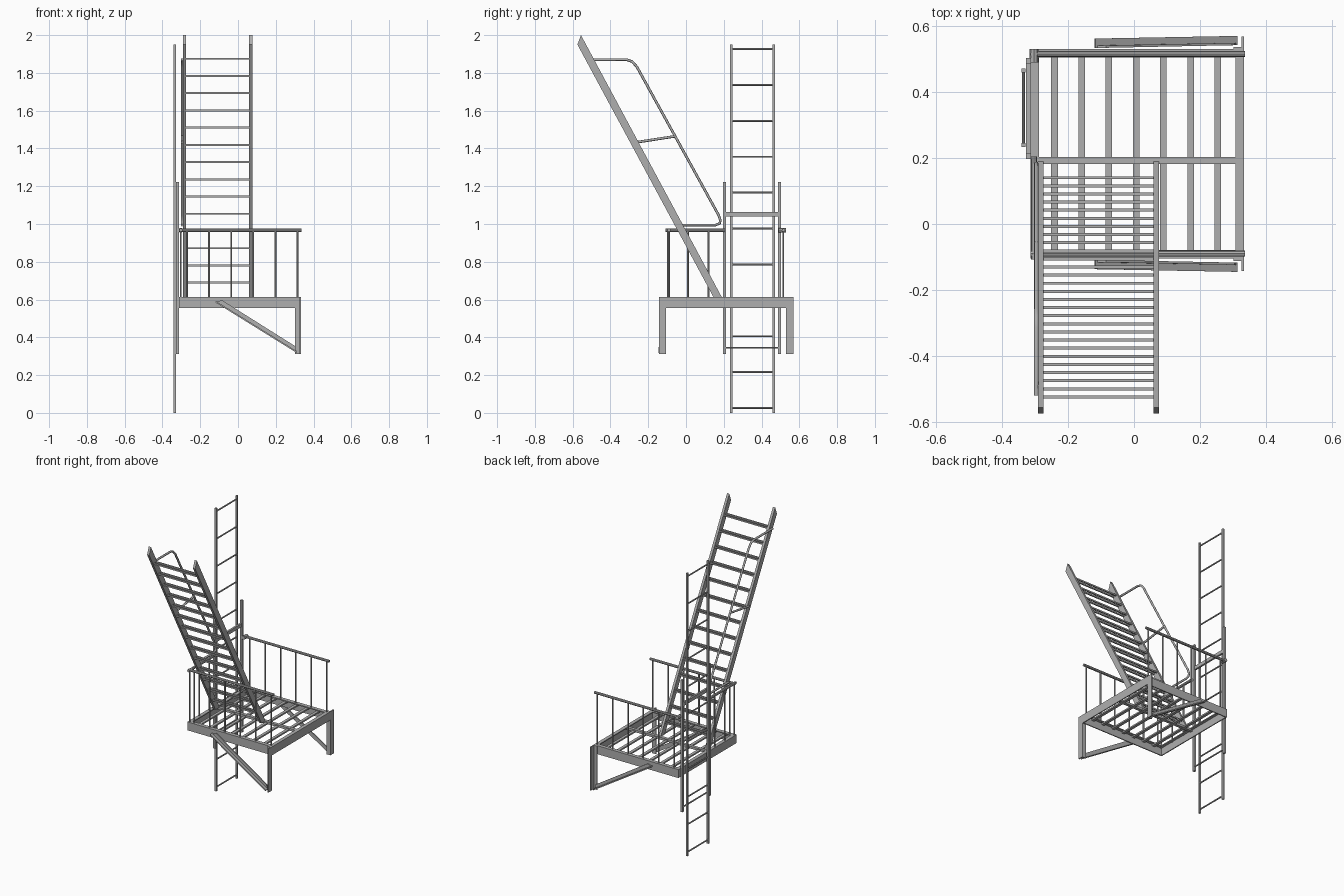
import bpy, bmesh
from math import pi
from mathutils import Vector

if "Cube" in bpy.data.objects:
    bpy.data.objects.remove(bpy.data.objects["Cube"], do_unlink=True)

steel = bpy.data.materials.new("grey_steel")
steel.use_nodes = True
GREY = (0.43, 0.43, 0.43, 1)
steel.diffuse_color = GREY
steel.node_tree.nodes["Principled BSDF"].inputs["Base Color"].default_value = GREY


def finish(name, bm, smooth=False):
    bmesh.ops.recalc_face_normals(bm, faces=bm.faces)
    mesh = bpy.data.meshes.new(name)
    bm.to_mesh(mesh)
    bm.free()
    mesh.materials.append(steel)
    obj = bpy.data.objects.new(name, mesh)
    bpy.context.collection.objects.link(obj)
    if smooth:
        bpy.ops.object.select_all(action="DESELECT")
        obj.select_set(True)
        bpy.context.view_layer.objects.active = obj
        bpy.ops.object.shade_smooth_by_angle()
    return obj


def box(bm, lo, hi):
    lo, hi = Vector(lo), Vector(hi)
    cube = bmesh.ops.create_cube(bm, size=1)["verts"]
    bmesh.ops.scale(bm, vec=hi - lo, verts=cube)
    bmesh.ops.translate(bm, vec=(lo + hi) / 2, verts=cube)


def rod(bm, a, b, r, sides=8):
    a, b = Vector(a), Vector(b)
    d = b - a
    verts = bmesh.ops.create_cone(bm, cap_ends=True, segments=sides, radius1=r,
                                  radius2=r, depth=d.length)["verts"]
    bmesh.ops.rotate(bm, verts=verts, matrix=d.to_track_quat("Z", "Y").to_matrix())
    bmesh.ops.translate(bm, vec=(a + b) / 2, verts=verts)


def prism(bm, points, shift):
    """Extrude a flat polygon along a vector."""
    face = bm.faces.new([bm.verts.new(p) for p in points])
    new = bmesh.ops.extrude_face_region(bm, geom=[face])["geom"]
    verts = [v for v in new if isinstance(v, bmesh.types.BMVert)]
    bmesh.ops.translate(bm, vec=shift, verts=verts)


LEFT, RIGHT = -0.313, 0.333      # platform ends in x
FRONT, BACK = -0.105, 0.53       # platform ends in y
LOW, TOP = 0.555, 0.613          # frame height
T = 0.007                        # plate thickness

# Angle-iron frame: upright plates with inward flanges
bm = bmesh.new()
for y, s in ((FRONT, 1), (BACK, -1)):
    for depth, z in ((T, LOW), (0.026, TOP - T)):
        ys = sorted((y, y + s * depth))
        box(bm, (LEFT, ys[0], z), (RIGHT, ys[1], TOP))
for x, s in ((LEFT, 1), (RIGHT, -1)):
    for depth, z in ((T, LOW), (0.025, TOP - T)):
        xs = sorted((x, x + s * depth))
        box(bm, (xs[0], FRONT, z), (xs[1], BACK, TOP))
finish("platform_frame", bm)

# Floor slats and the cross beam
bm = bmesh.new()
for i in range(7):
    x = -0.241 + i * 0.0825
    box(bm, (x - 0.01, FRONT + T, 0.596), (x + 0.01, BACK - T, 0.606))
finish("floor_slats", bm)
bm = bmesh.new()
box(bm, (LEFT + T, 0.182, 0.597), (RIGHT - T, 0.203, TOP))
finish("floor_cross_beam", bm)

# Wall legs and slanted braces, both angle iron
for side, y, s in (("front", FRONT, -1), ("back", BACK, 1)):
    out = y + s * 0.038
    bm = bmesh.new()
    a, b = sorted((y, out))
    box(bm, (RIGHT - T, a, 0.312), (RIGHT, b, TOP))
    a, b = sorted((y, y + s * T))
    box(bm, (0.302, a, 0.312), (RIGHT, b, TOP))
    finish(side + "_leg", bm)

    bm = bmesh.new()
    y0 = y + s * 0.004
    web = [(-0.12, y0, 0.585), (-0.085, y0, 0.597), (0.305, y0 + s * 0.008, 0.352),
           (0.31, y0 + s * 0.008, 0.318)]
    prism(bm, web, (0, s * T, 0))
    flange = [web[0], web[3], (0.31, y0 + s * 0.036, 0.318), (-0.12, y0 + s * 0.028, 0.585)]
    prism(bm, flange, (0.003, 0, T))
    finish(side + "_brace", bm)

# Guard railings along the front, back and open side
for side, y in (("front", -0.09), ("back", 0.515)):
    bm = bmesh.new()
    rod(bm, (LEFT, y, 0.967), (0.336, y, 0.967), 0.009)
    for i in range(6):
        x = -0.27 + i * 0.117
        rod(bm, (x, y, TOP - 0.01), (x, y, 0.965), 0.005)
    finish(side + "_railing", bm, True)
bm = bmesh.new()
rod(bm, (-0.303, -0.108, 0.967), (-0.303, 0.205, 0.967), 0.009)
for y in (-0.095, 0.01, 0.12):
    rod(bm, (-0.303, y, TOP - 0.01), (-0.303, y, 0.965), 0.005)
rod(bm, (-0.303, 0.49, 0.967), (-0.303, 0.53, 0.967), 0.013)
finish("side_railing", bm, True)

# Uprights that guide the drop ladder
bm = bmesh.new()
for y in (0.205, 0.495):
    box(bm, (-0.327, y - 0.008, 0.312), (-0.312, y + 0.008, 1.222))
box(bm, (-0.327, 0.205, 1.04), (-0.314, 0.495, 1.064))
rod(bm, (-0.322, 0.205, 0.345), (-0.322, 0.495, 0.345), 0.005)
finish("ladder_guide", bm)

# Vertical drop ladder
bm = bmesh.new()
for y in (0.239, 0.465):
    box(bm, (-0.341, y - 0.006, 0), (-0.329, y + 0.006, 1.95))
for i in range(11):
    z = 0.026 + i * 0.19
    rod(bm, (-0.335, 0.239, z), (-0.335, 0.465, z), 0.005)
finish("drop_ladder", bm)

# Stair stringers
bm = bmesh.new()
for x in (-0.291, 0.059):
    prism(bm, [(x, 0.147, 0.61), (x, 0.191, 0.61), (x, -0.556, 2.0), (x, -0.575, 1.95)],
          (0.017, 0, 0))
finish("stair_stringers", bm)

# Stair treads, each a pair of bars
bm = bmesh.new()
for i in range(14):
    y, z = -0.524 + i * 0.0492, 1.875 - i * 0.0912
    for dy in (0, 0.0246):
        box(bm, (-0.28, y + dy - 0.0045, z - 0.005), (0.065, y + dy + 0.0045, z + 0.005))
finish("stair_treads", bm)

# Bent tube handrail on one side of the stair
X = -0.296
path = [(-0.52, 1.87), (-0.315, 1.87), (-0.285, 1.86), (-0.26, 1.832), (0.172, 1.048),
        (0.182, 1.02), (0.178, 1.003), (0.155, 0.994), (-0.04, 0.994)]
curve = bpy.data.curves.new("stair_handrail", "CURVE")
curve.dimensions = "3D"
curve.bevel_depth = 0.007
curve.bevel_resolution = 2
curve.use_fill_caps = True
for pts in (path, [(-0.26, 1.433), (-0.053, 1.465)]):
    spline = curve.splines.new("POLY")
    spline.points.add(len(pts) - 1)
    for p, (y, z) in zip(spline.points, pts):
        p.co = (X, y, z, 1)
curve.materials.append(steel)
bpy.context.collection.objects.link(bpy.data.objects.new("stair_handrail", curve))
